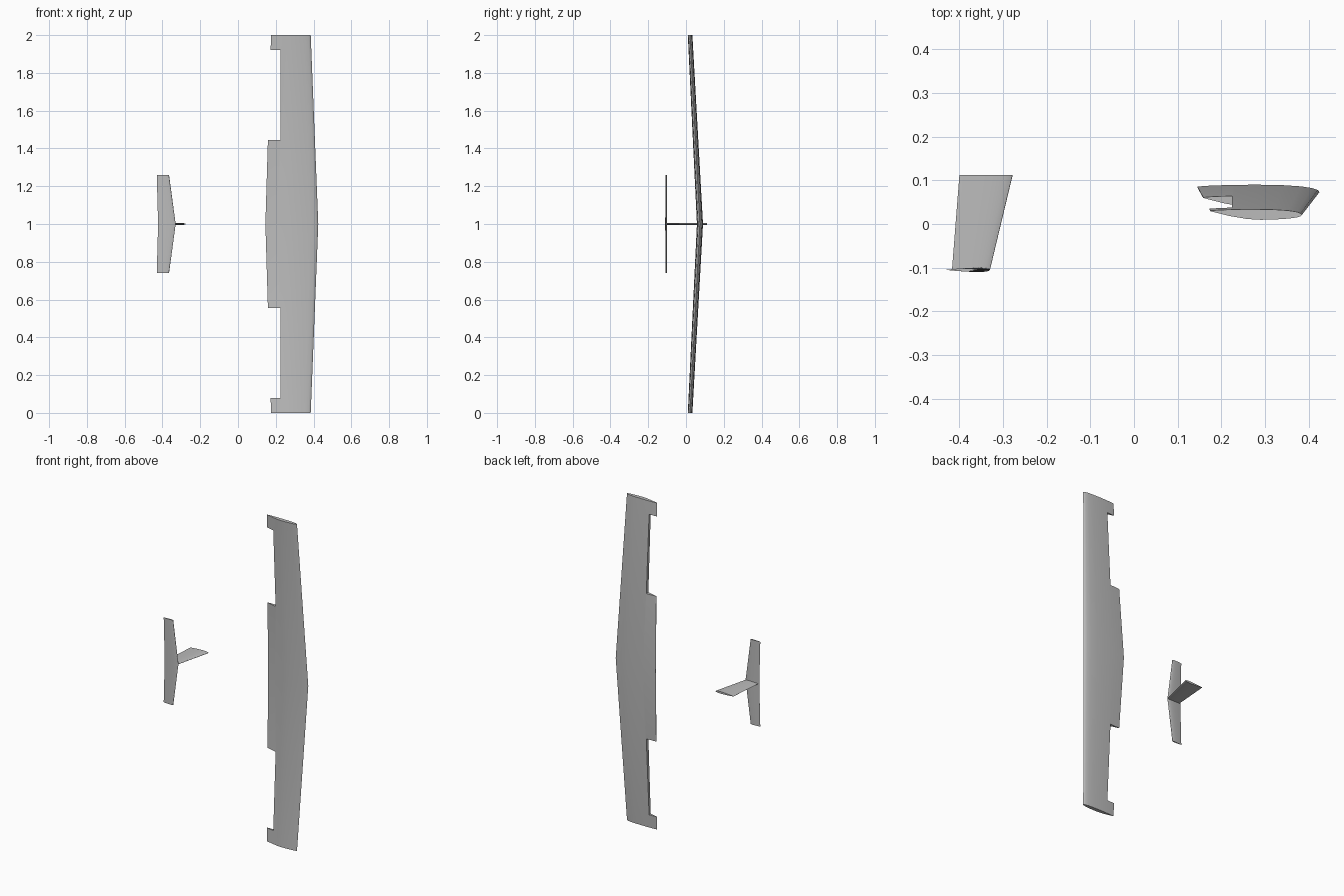
import bpy, bmesh, math
from mathutils import Vector

if "Cube" in bpy.data.objects:
    bpy.data.objects.remove(bpy.data.objects["Cube"])

grey = bpy.data.materials.new("plain grey")
grey.diffuse_color = (0.5, 0.5, 0.5, 1)
grey.use_nodes = True
grey.node_tree.nodes["Principled BSDF"].inputs["Base Color"].default_value = grey.diffuse_color


def loft(name, sections):
    """Skin a closed, capped surface through matching section loops."""
    bm = bmesh.new()
    rings = [[bm.verts.new(p) for p in sec] for sec in sections]
    n = len(rings[0])
    for a, b in zip(rings, rings[1:]):
        for i in range(n):
            j = (i + 1) % n
            bm.faces.new((a[i], a[j], b[j], b[i]))
    bm.faces.new(rings[0])
    bm.faces.new(rings[-1])
    bmesh.ops.recalc_face_normals(bm, faces=bm.faces)
    me = bpy.data.meshes.new(name)
    bm.to_mesh(me)
    bm.free()
    me.materials.append(grey)
    ob = bpy.data.objects.new(name, me)
    bpy.context.collection.objects.link(ob)
    return ob


def smooth(ob):
    bpy.ops.object.select_all(action='DESELECT')
    ob.select_set(True)
    bpy.context.view_layer.objects.active = ob
    bpy.ops.object.shade_smooth_by_angle(angle=math.radians(30))


# Cambered wing profile: (chord fraction from trailing edge, offset / chord)
wing_profile = [
    (0, .003), (.1, .010), (.3, .017), (.5, .018), (.7, .014), (.85, .004),
    (.94, -.010), (.985, -.026), (1, -.042), (.985, -.058), (.94, -.072),
    (.85, -.084), (.7, -.094), (.55, -.097), (.4, -.088), (.2, -.054),
    (.08, -.024), (0, -.003)]


def slim_profile(thick, n=9):
    """Symmetric foil, trailing edge at 0 and leading edge at 1."""
    def half(u):
        d = 1 - u
        return 5 * thick * (.2969 * d ** .5 - .126 * d - .3516 * d ** 2
                            + .2843 * d ** 3 - .1015 * d ** 4)
    us = [math.sin(math.pi / 2 * i / n) for i in range(n + 1)]
    return ([(u, half(u)) for u in us] +
            [(u, -half(u)) for u in reversed(us[:-1])])


def section_z(profile, z, x0, x1, y):
    c = x1 - x0
    return [Vector((x0 + u * c, y + v * c, z)) for u, v in profile]


# Main wing, tapered and bent at the centre
wing = loft("main_wing", [
    section_z(wing_profile, 0, .175, .385, .030),
    section_z(wing_profile, 1, .145, .425, .085),
    section_z(wing_profile, 2, .175, .385, .030)])

# Control surface bays cut from the trailing edge
for k, (z0, z1) in enumerate([(.08, .555), (1.445, 1.92)]):
    corners = [(.05, -.2), (.224, -.2), (.224, .3), (.05, .3)]
    cutter = loft(f"bay_cutter_{k}", [[Vector((x, y, z)) for x, y in corners]
                                      for z in (z0, z1)])
    cutter.hide_render = True
    mod = wing.modifiers.new("bay", 'BOOLEAN')
    mod.operation = 'DIFFERENCE'
    mod.solver = 'EXACT'
    mod.object = cutter
    bpy.context.view_layer.objects.active = wing
    bpy.ops.object.modifier_apply(modifier=mod.name)
    bpy.data.objects.remove(cutter)
smooth(wing)

# Tailplane
tail = slim_profile(.11)
smooth(loft("tailplane", [
    section_z(tail, .74, -.43, -.365, -.105),
    section_z(tail, 1, -.423, -.33, -.105),
    section_z(tail, 1.26, -.43, -.365, -.105)]))

# Swept fin standing off the tailplane
fin = slim_profile(.10)
smooth(loft("tail_fin", [
    [Vector((x0 + u * (x1 - x0), y, 1 + v * (x1 - x0))) for u, v in fin]
    for y, x0, x1 in [(-.105, -.417, -.33), (.112, -.4, -.278)]]))
